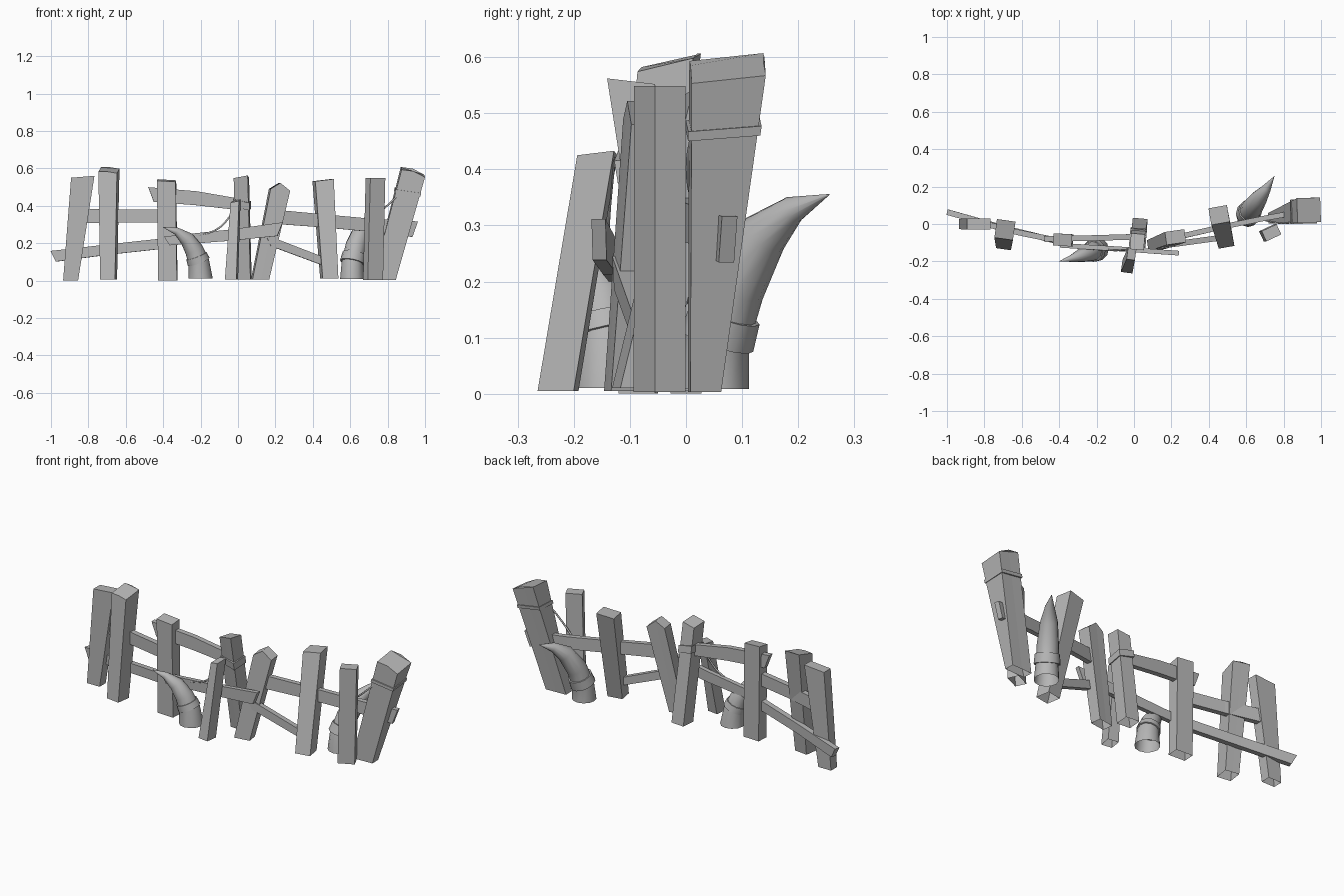
import bpy
import bmesh
import math
from mathutils import Vector, Matrix

cube = bpy.data.objects.get("Cube")
if cube:
    bpy.data.objects.remove(cube, do_unlink=True)

wood = bpy.data.materials.new("weathered grey")
wood.use_nodes = True
GREY = (0.47, 0.47, 0.47, 1)
wood.diffuse_color = GREY
wood.node_tree.nodes["Principled BSDF"].inputs["Base Color"].default_value = GREY


def loft(name, rings, cap_start=True, cap_end=True, smooth=False):
    """Skin a list of equal-sized rings of points."""
    bm = bmesh.new()
    loops = [[bm.verts.new(p) for p in ring] for ring in rings]
    n = len(loops[0])
    for a, b in zip(loops, loops[1:]):
        for i in range(n):
            j = (i + 1) % n
            bm.faces.new((a[i], a[j], b[j], b[i]))
    if cap_start:
        bm.faces.new(loops[0][::-1])
    if cap_end:
        bm.faces.new(loops[-1])
    bmesh.ops.recalc_face_normals(bm, faces=bm.faces)
    mesh = bpy.data.meshes.new(name)
    bm.to_mesh(mesh)
    bm.free()
    mesh.materials.append(wood)
    obj = bpy.data.objects.new(name, mesh)
    bpy.context.collection.objects.link(obj)
    if smooth:
        bpy.ops.object.select_all(action="DESELECT")
        obj.select_set(True)
        bpy.context.view_layer.objects.active = obj
        bpy.ops.object.shade_smooth_by_angle(angle=math.radians(40))
    return obj


def section(centre, w, d, yaw, slope=(0, 0), peak=0):
    """Six-point post section with a middle point on its front and back."""
    turn = Matrix.Rotation(math.radians(yaw), 3, "Z")
    out = []
    for u, v in ((-1, -1), (0, -1), (1, -1), (1, 1), (0, 1), (-1, 1)):
        z = u * slope[0] + v * slope[1] + (peak if u == 0 else 0)
        out.append(Vector(centre) + turn @ Vector((u * w / 2, v * d / 2, z)))
    return out


def post(name, low, low_size, high, high_size, yaw=0, slope=(0, 0), peak=0, band=None):
    low, high = Vector(low), Vector(high)
    loft(name, [section(low, *low_size, yaw),
                section(high, *high_size, yaw, slope, peak)], cap_start=False)
    if band:
        rings = []
        for z in band:
            t = (z - low.z) / (high.z - low.z)
            w, d = (a + (b - a) * t + 0.012 for a, b in zip(low_size, high_size))
            rings.append(section(low.lerp(high, t), w, d, yaw, (-0.01, 0.005)))
        loft(name + "_band", rings)


def rail(name, points, heights, thick=0.03, skew=0.015):
    """Flat board following a few points, with slanted ends."""
    pts = [Vector(p) for p in points]
    along = (pts[-1] - pts[0]).normalized()
    side = along.cross(Vector((0, 0, 1))).normalized() * thick / 2
    rings = []
    for i, (p, h) in enumerate(zip(pts, heights)):
        lean = along * (skew if i == 0 else -skew if i == len(pts) - 1 else 0)
        up = Vector((0, 0, h / 2))
        rings.append([p + side + up - lean, p - side + up - lean,
                      p - side - up + lean, p + side - up + lean])
    loft(name, rings)


def horn(name, spine, radii, band, sides=12):
    """Tapered curved spike with a raised collar."""
    pts = [Vector(p) for p in spine]

    def ring(p, tangent, r):
        q = Vector((0, 0, 1)).rotation_difference(tangent)
        return [p + q @ Vector((r * math.cos(a), r * math.sin(a), 0))
                for a in (math.tau * k / sides for k in range(sides))]

    rings = []
    for i, p in enumerate(pts):
        tangent = pts[min(i + 1, len(pts) - 1)] - pts[max(i - 1, 0)]
        if i == 0:
            tangent = Vector((0, 0, 1))
        rings.append(ring(p, tangent, radii[i]))
    loft(name, rings, cap_start=False, smooth=True)
    # collar sits between the second and third spine points
    axis = pts[2] - pts[1]
    loft(name + "_collar", [ring(pts[1].lerp(pts[2], t), axis, r)
                            for t, r in zip((0, 0.5), band)], smooth=True)


def rope(name, points, radius=0.005):
    curve = bpy.data.curves.new(name, "CURVE")
    curve.dimensions = "3D"
    curve.bevel_depth = radius
    curve.bevel_resolution = 1
    curve.resolution_u = 4
    spline = curve.splines.new("BEZIER")
    spline.bezier_points.add(len(points) - 1)
    for bp, p in zip(spline.bezier_points, points):
        bp.co = p
        bp.handle_left_type = bp.handle_right_type = "AUTO"
    curve.materials.append(wood)
    obj = bpy.data.objects.new(name, curve)
    bpy.context.collection.objects.link(obj)


# upright posts, from the right end to the left end
post("end_post_right", (-0.895, 0, 0), (0.08, 0.055), (-0.83, 0, 0.555),
     (0.125, 0.06), slope=(0.005, 0))
post("tall_post_right", (-0.692, -0.095, 0.005), (0.08, 0.08), (-0.69, -0.03, 0.59),
     (0.1, 0.1), -8, (-0.004, 0.012), 0.004)
post("thick_post", (-0.375, -0.085, 0), (0.1, 0.065), (-0.382, -0.085, 0.535),
     (0.1, 0.065), -3, (-0.003, 0.004))
post("centre_post", (0.03, -0.01, 0.005), (0.08, 0.08), (0.018, -0.095, 0.55),
     (0.075, 0.085), -5, (0.007, -0.005), band=(0.39, 0.43))
post("short_front_post", (-0.035, -0.228, 0.005), (0.062, 0.065), (-0.013, -0.158, 0.425),
     (0.045, 0.066), -8, (0.004, 0.004))
post("leaning_post", (0.118, -0.11, 0.005), (0.09, 0.06), (0.222, -0.07, 0.485),
     (0.105, 0.07), 8, (-0.005, 0), 0.037)
post("back_leaning_post", (0.488, -0.085, 0.01), (0.085, 0.08), (0.455, 0.048, 0.537),
     (0.1, 0.09), 10, (0.006, 0))
post("turned_post", (0.722, -0.047, 0.003), (0.09, 0.06), (0.735, -0.047, 0.548),
     (0.088, 0.06), 25)
post("end_post_left", (0.78, 0.033, 0.003), (0.125, 0.055), (0.935, 0.074, 0.58),
     (0.125, 0.132), 2, (-0.02, 0.007), 0.012, band=(0.465, 0.482))

# rails between the posts
rail("lower_rail_right", [(-0.985, 0.06, 0.13), (-0.7, -0.02, 0.165), (-0.38, -0.1, 0.2)],
     (0.06, 0.055, 0.055))
rail("upper_rail_right", [(-0.83, 0.01, 0.345), (-0.62, -0.045, 0.345), (-0.4, -0.09, 0.345)],
     (0.075, 0.07, 0.07))
rail("sloping_rail", [(-0.465, -0.08, 0.46), (-0.22, -0.075, 0.44), (0.02, -0.068, 0.405)],
     (0.075, 0.075, 0.06))
rail("lower_rail_centre", [(-0.38, -0.115, 0.212), (-0.05, -0.135, 0.242), (0.225, -0.155, 0.275)],
     (0.05, 0.06, 0.07), 0.025)
rail("upper_rail_left", [(0.21, -0.075, 0.34), (0.45, -0.02, 0.32), (0.72, 0.035, 0.295),
                         (0.945, 0.075, 0.275)], (0.075, 0.07, 0.07, 0.085), 0.028)
rail("lower_rail_left", [(0.16, -0.115, 0.215), (0.49, -0.07, 0.09)], (0.05, 0.045))

# curved spikes
horn("front_spike",
     [(-0.2, -0.135, 0.01), (-0.21, -0.14, 0.1), (-0.235, -0.15, 0.165),
      (-0.275, -0.165, 0.225), (-0.33, -0.183, 0.265), (-0.4, -0.2, 0.285)],
     (0.065, 0.056, 0.05, 0.039, 0.02, 0.001), (0.062, 0.058))
horn("back_spike",
     [(0.61, 0.048, 0.008), (0.612, 0.055, 0.095), (0.632, 0.085, 0.19),
      (0.668, 0.137, 0.283), (0.708, 0.19, 0.328), (0.75, 0.255, 0.355)],
     (0.064, 0.058, 0.056, 0.045, 0.025, 0.001), (0.068, 0.064))

# loose ropes
rope("centre_rope", [(0, -0.13, 0.42), (-0.07, -0.14, 0.31), (-0.13, -0.14, 0.265),
                     (-0.25, -0.13, 0.235)])
rope("left_rope", [(0.91, 0.03, 0.5), (0.85, 0.01, 0.45), (0.78, 0.005, 0.385),
                   (0.7, 0.02, 0.32)])
